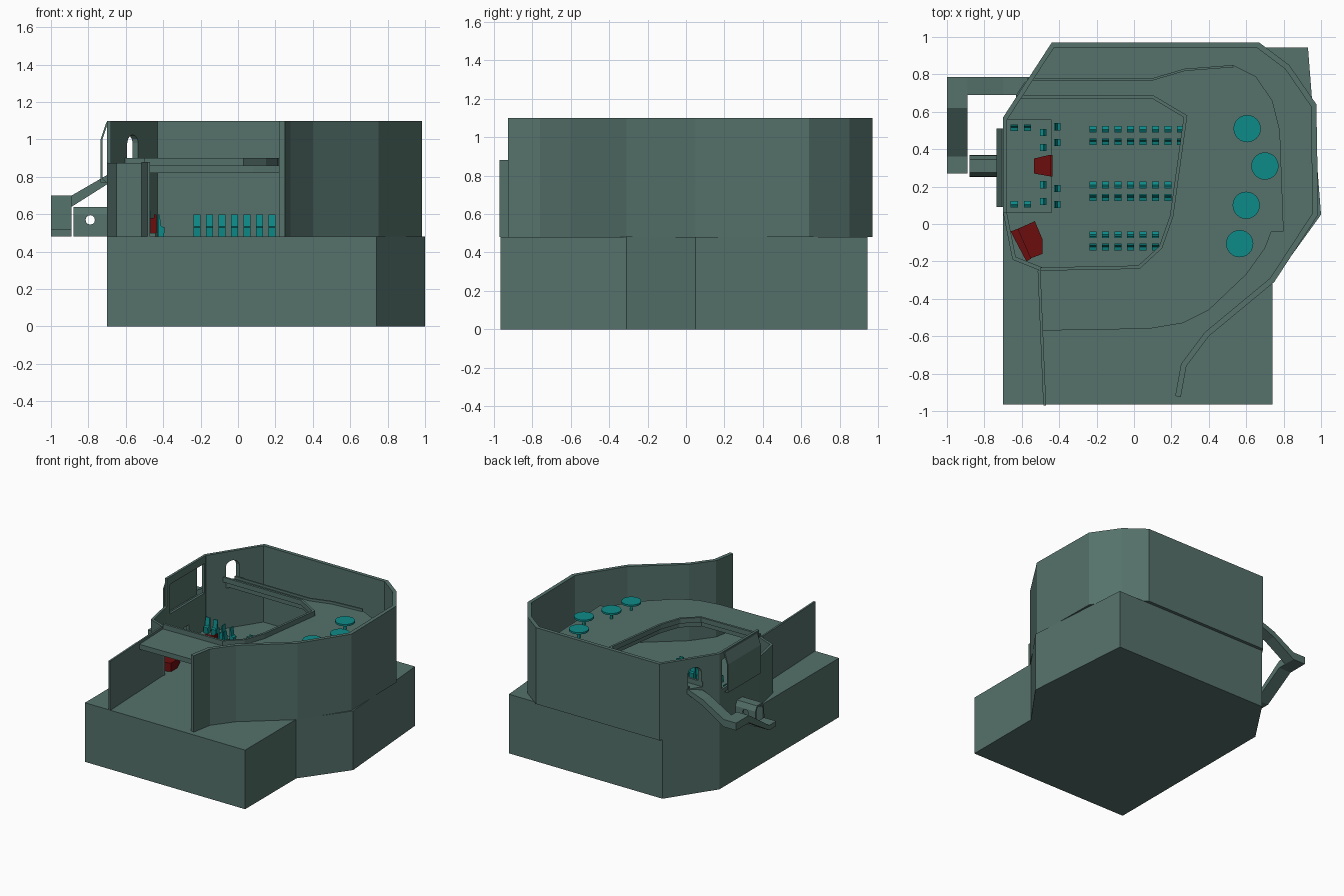
import bpy, bmesh, math
from mathutils import Vector

cube = bpy.data.objects.get("Cube")
if cube:
    bpy.data.objects.remove(cube)


def material(name, rgb):
    m = bpy.data.materials.new(name)
    m.use_nodes = True
    m.diffuse_color = (*rgb, 1)
    m.node_tree.nodes["Principled BSDF"].inputs["Base Color"].default_value = (*rgb, 1)
    return m


GREEN = material("slate_green", (0.09, 0.165, 0.145))
TEAL = material("teal", (0.004, 0.26, 0.25))
RED = material("dark_red", (0.15, 0.004, 0.004))
FLOOR, DECK, TOP = 0.48, 0.86, 1.10


def prism(name, pts, lo, hi, axis="z", mat=GREEN):
    """Extrude a closed outline along one axis."""
    place = {"z": lambda a, b, c: (a, b, c),
             "y": lambda a, b, c: (a, c, b),
             "x": lambda a, b, c: (c, a, b)}[axis]
    bm = bmesh.new()
    low = [bm.verts.new(place(a, b, lo)) for a, b in pts]
    high = [bm.verts.new(place(a, b, hi)) for a, b in pts]
    bm.faces.new(low)
    bm.faces.new(high)
    n = len(pts)
    for i in range(n):
        j = (i + 1) % n
        bm.faces.new((low[i], low[j], high[j], high[i]))
    bmesh.ops.recalc_face_normals(bm, faces=bm.faces)
    me = bpy.data.meshes.new(name)
    bm.to_mesh(me)
    bm.free()
    me.materials.append(mat)
    ob = bpy.data.objects.new(name, me)
    bpy.context.collection.objects.link(ob)
    return ob


def box(name, x, y, z, mat=GREEN):
    return prism(name, [(x[0], y[0]), (x[1], y[0]), (x[1], y[1]), (x[0], y[1])], *z, mat=mat)


def wall(name, path, thick, lo, hi):
    """Upright wall along a path, thickened to its left with mitred corners."""
    p = [Vector(q) for q in path]
    dirs = [(b - a).normalized() for a, b in zip(p, p[1:])]
    inner = []
    for i, q in enumerate(p):
        d0, d1 = dirs[max(i - 1, 0)], dirs[min(i, len(dirs) - 1)]
        n0, n1 = Vector((-d0.y, d0.x)), Vector((-d1.y, d1.x))
        m = (n0 + n1).normalized()
        inner.append(q + m * thick / m.dot(n0))
    return prism(name, [tuple(q) for q in p + inner[::-1]], lo, hi)


def cut(ob, cutter):
    mod = ob.modifiers.new("opening", "BOOLEAN")
    mod.object = cutter
    mod.solver = "EXACT"
    cutter.hide_render = True
    cutter.hide_viewport = True
    cutter.display_type = "WIRE"


# Solid base
prism("base", [(-.7, -.965), (.74, -.965), (.74, -.31), (1, .05), (.93, .945),
               (-.45, .945), (-.7, .57)], 0, FLOOR)

# High outer wall, with an arched doorway in the slanted corner
curved = [(.25, -.925), (.28, -.76), (.4, -.6), (.75, -.31), (.985, .05), (.975, .64),
          (.83, .85), (.67, .97), (-.44, .97)]
wall("outer_wall", curved, .03, FLOOR, TOP)
corner = wall("corner_wall", [(-.44, .97), (-.7, .57)], .025, FLOOR, TOP)
arch = [(.69, DECK), (.78, DECK)]
arch += [(.735 + .045 * math.cos(t * math.pi / 6), .98 + .045 * math.sin(t * math.pi / 6))
         for t in range(7)]
cut(corner, prism("door_cutter", arch, -.8, -.4, "x"))

# Window wall with its offset pane and tunnel opening
window = wall("window_wall", [(-.7, .57), (-.7, .06)], .02, FLOOR, TOP)
cut(window, box("window_cutter", (-.8, -.6), (.1, .54), (.8, 1.04)))
cut(window, box("tunnel_cutter", (-.8, -.6), (.28, .34), (FLOOR - .1, .62)))
prism("window_pane", [(-.735, .77), (-.735, 1.0), (-.705, 1.09), (-.695, 1.09),
                      (-.725, 1.0), (-.725, .79), (-.7, .77)], .09, .51, "y")

# Low walls at the front left
wall("low_wall", [(-.7, .06), (-.65, -.19), (-.5, -.25)], .02, FLOOR, .875)
wall("front_wall", [(-.515, -.25), (-.485, -.97)], .015, FLOOR, .88)

# Upper deck and railings
inner_edge = [(-.5, -.25), (.03, -.24), (.15, -.13), (.21, .04), (.285, .58), (.1, .69), (-.63, .69)]
back_edge = [(.53, .85), (.27, .83), (.1, .78), (-.57, .78)]
outer_edge = [(-.5, -.57), (.08, -.56), (.26, -.53), (.4, -.46), (.6, -.27), (.7, -.13),
              (.735, -.04), (.8, -.04), (.78, .5), (.74, .66), (.65, .79)]
prism("deck", outer_edge + back_edge + inner_edge[::-1], .82, DECK)
wall("inner_railing", inner_edge, .018, DECK, .9)
wall("back_railing", back_edge, .012, DECK, .88)

# Outside ramp in two flights
prism("upper_ramp", [(-.56, DECK), (-.7, .81), (-.89, .7), (-1, .7), (-1, .64), (-.89, .64),
                     (-.7, .76), (-.56, .82)], .69, .785, "y")
prism("lower_ramp", [(.69, .7), (.62, .7), (.36, .52), (.27, .52), (.27, FLOOR), (.36, FLOOR),
                     (.62, .64), (.69, .64)], -1, -.89, "x")

# Entrance tunnel with round side holes
tunnel = prism("entrance_tunnel", [(.25, FLOOR), (.255, .6), (.275, .64), (.345, .64), (.365, .6),
                                   (.37, FLOOR), (.355, FLOOR), (.35, .595), (.34, .625),
                                   (.28, .625), (.27, .595), (.265, FLOOR)], -.88, -.7, "x")
hole = [(-.79 + .025 * math.cos(a * math.pi / 6), .57 + .025 * math.sin(a * math.pi / 6))
        for a in range(12)]
cut(tunnel, prism("hole_cutter", hole, .1, .5, "y"))

# Raised platform
box("platform", (-.69, -.44), (.06, .56), (FLOOR, .5))

# Seats: one profile, copied in place
seat_mesh = prism("seat", [(-.018, 0), (.014, 0), (.018, .05), (0, .055), (-.01, .12), (-.018, .12)],
                  -.019, .019, "x", TEAL)


def seat(x, y, degrees, z=FLOOR):
    ob = seat_mesh.copy()
    ob.location = (x, y, z)
    ob.rotation_euler.z = math.radians(degrees)
    bpy.context.collection.objects.link(ob)


for y, count in ((.473, 8), (.175, 7), (-.09, 6)):
    for i in range(count):
        for side in (1, -1):
            seat(-.22 + .067 * i, y + side * .033, 0 if side > 0 else 180)
for y in (.105, .19, .435, .52):
    seat(-.41, y, -90)
for y in (.12, .21, .41, .49):
    seat(-.485, y, 90, .5)
for x in (-.64, -.57):
    seat(x, .105, 0, .5)
    seat(x, .515, 180, .5)
bpy.data.objects.remove(seat_mesh)

# Red furniture
prism("red_desk", [(-.535, .27), (-.45, .255), (-.45, .37), (-.535, .35)], .5, .58, mat=RED)
prism("red_desk_side", [(-.45, .255), (-.437, .255), (-.437, .37), (-.45, .37)], .5, .6, mat=RED)
prism("red_sofa_seat", [(-.62, -.025), (-.53, .015), (-.49, -.08), (-.49, -.16), (-.57, -.19)],
      FLOOR, .55, mat=RED)
prism("red_sofa_back", [(-.66, -.04), (-.62, -.025), (-.55, -.185), (-.575, -.2)],
      FLOOR, .6, mat=RED)

# Round tables on the deck
for x, y in ((.605, .51), (.7, .31), (.6, .1), (.565, -.105)):
    for part, radius, lo, hi in (("table_top", .073, .92, .935), ("table_leg", .01, DECK, .92)):
        ring = [(x + radius * math.cos(k * math.pi / 12), y + radius * math.sin(k * math.pi / 12))
                for k in range(24)]
        prism(part, ring, lo, hi, mat=TEAL)
